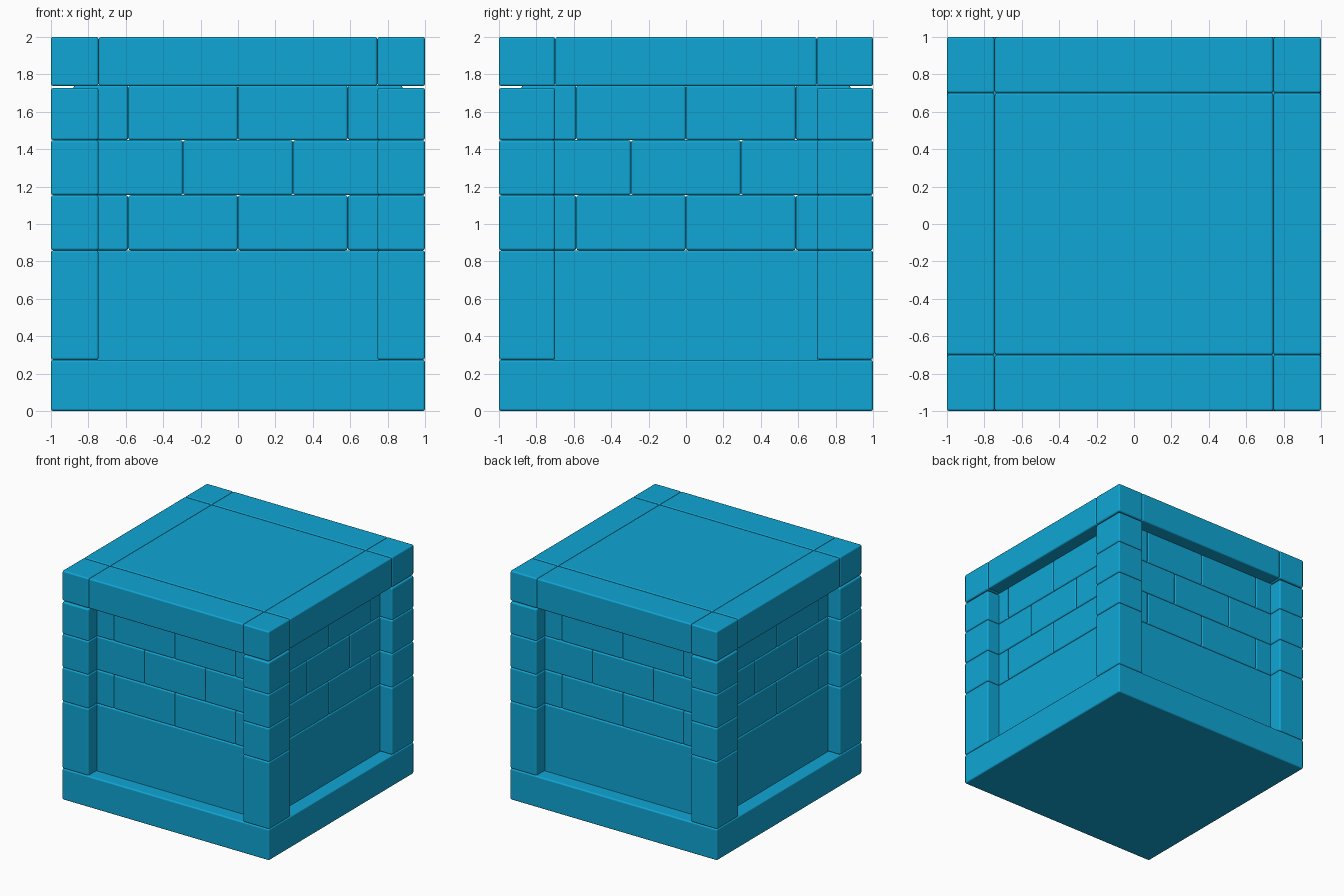
import bpy

if "Cube" in bpy.data.objects:
    bpy.data.objects.remove(bpy.data.objects["Cube"])

mat = bpy.data.materials.new("blue_stone")
mat.diffuse_color = (0.005, 0.38, 0.66, 1)
mat.use_nodes = True
mat.node_tree.nodes["Principled BSDF"].inputs["Base Color"].default_value = mat.diffuse_color

FACES = [(0, 2, 3, 1), (4, 5, 7, 6), (0, 1, 5, 4), (2, 6, 7, 3), (0, 4, 6, 2), (1, 3, 7, 5)]


def block(name, xs, ys, zs, bevel=0.013):
    """Soft-edged stone block spanning the given ranges."""
    mesh = bpy.data.meshes.new(name)
    mesh.from_pydata([(x, y, z) for x in xs for y in ys for z in zs], [], FACES)
    mesh.polygons.foreach_set("use_smooth", [True] * 6)
    mesh.materials.append(mat)
    ob = bpy.data.objects.new(name, mesh)
    bpy.context.collection.objects.link(ob)
    mod = ob.modifiers.new("soft_edges", 'BEVEL')
    mod.width = bevel
    mod.segments = 2
    mod.harden_normals = True
    return ob


def spans(cuts):
    return list(zip(cuts[:-1], cuts[1:]))


W = 0.88                      # recessed wall plane
CX, CY = 0.745, 0.70          # inner edges of corner pillars
LEVELS = [0.273, 0.859, 1.154, 1.448]

# Base slab and plain lower wall
block("base_slab", (-1, 1), (-1, 1), (0, 0.273))
block("lower_wall", (-W, W), (-W, W), (0.22, 0.859))

# Brick courses: outer ring of a grid, with staggered joints
half_bond = spans([-W, -0.587, 0, 0.587, W])
full_bond = spans([-W, -0.294, 0.294, W])
courses = [(half_bond, (0.859, 1.154)), (full_bond, (1.154, 1.448)), (half_bond, (1.448, 1.742))]
for bond, zs in courses:
    last = len(bond) - 1
    for i, xs in enumerate(bond):
        for j, ys in enumerate(bond):
            if i in (0, last) or j in (0, last):
                block("brick", xs, ys, zs)

# Corner pillars of stacked blocks
for xs in ((-1, -CX), (CX, 1)):
    for ys in ((-1, -CY), (CY, 1)):
        for zs in spans(LEVELS + [1.728]):
            block("pillar_block", xs, ys, zs)

# Cap: corner stones, edge beams and central panel
for i, xs in enumerate(spans([-1, -CX, CX, 1])):
    for j, ys in enumerate(spans([-1, -CY, CY, 1])):
        name = ("top_panel", "edge_beam", "corner_stone")[(i != 1) + (j != 1)]
        block(name, xs, ys, (1.737, 2))
